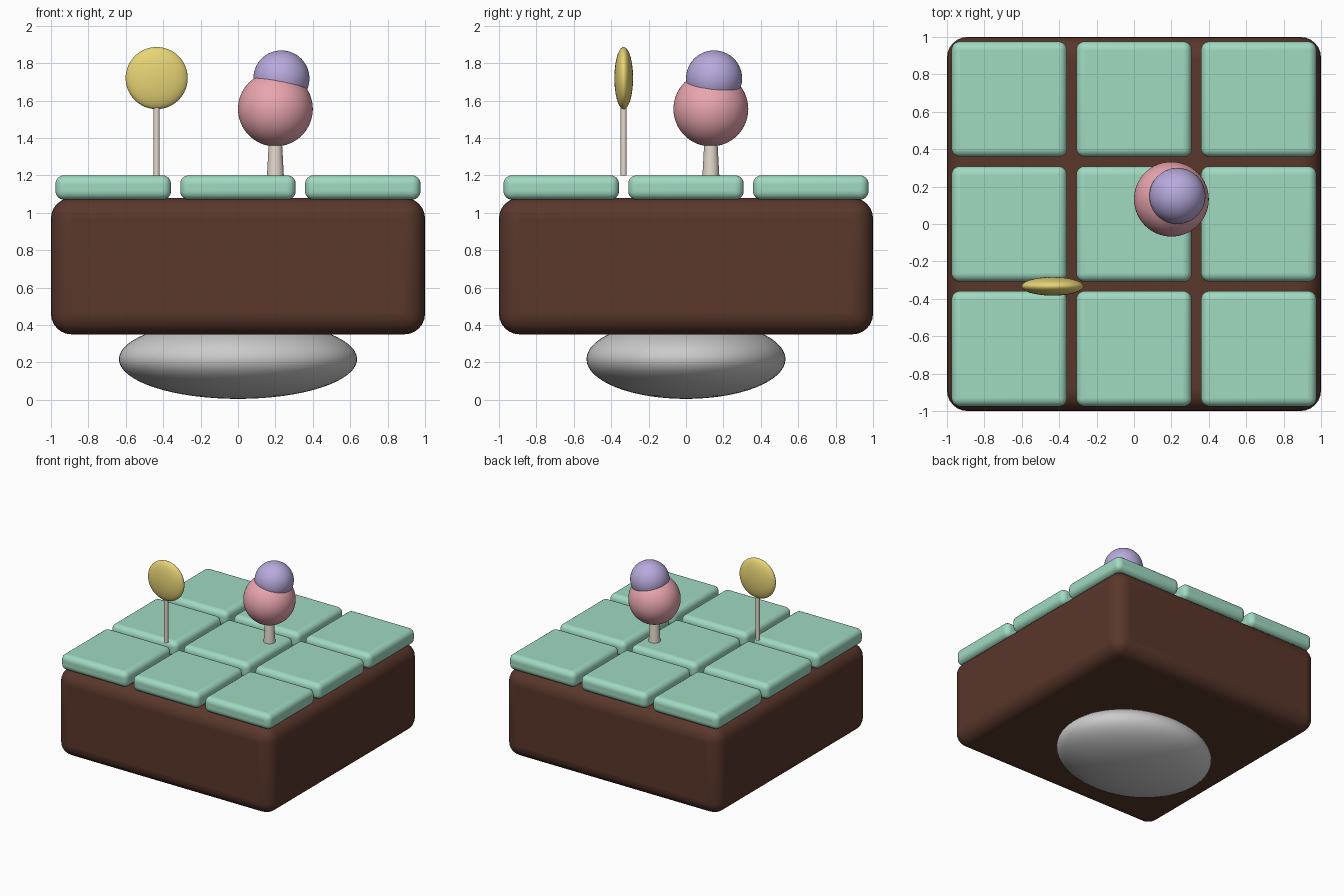
import bpy
from math import radians

if "Cube" in bpy.data.objects:
    bpy.data.objects.remove(bpy.data.objects["Cube"])


def finish(ob, name, color=None, smooth=True):
    ob.name = name
    if smooth:
        bpy.ops.object.shade_smooth_by_angle(angle=radians(40))
    if color:
        mat = bpy.data.materials.get(color[0]) or bpy.data.materials.new(color[0])
        mat.diffuse_color = (*color[1], 1)
        mat.use_nodes = True
        mat.node_tree.nodes["Principled BSDF"].inputs["Base Color"].default_value = mat.diffuse_color
        ob.data.materials.append(mat)
    return ob


def rounded_box(name, loc, size, radius, color):
    bpy.ops.mesh.primitive_cube_add(size=1, location=loc)
    ob = bpy.context.object
    ob.scale = size
    bpy.ops.object.transform_apply(location=False, rotation=False, scale=True)
    bev = ob.modifiers.new("bevel", 'BEVEL')
    bev.width = radius
    bev.segments = 6
    return finish(ob, name, color)


def ellipsoid(name, loc, radii, color=None):
    bpy.ops.mesh.primitive_uv_sphere_add(segments=64, ring_count=32, radius=1, location=loc)
    ob = bpy.context.object
    ob.scale = radii
    bpy.ops.object.transform_apply(location=False, rotation=False, scale=True)
    return finish(ob, name, color)


def post(name, x, y, z0, z1, r0, r1, color):
    bpy.ops.mesh.primitive_cone_add(vertices=32, radius1=r0, radius2=r1, depth=z1 - z0,
                                    location=(x, y, (z0 + z1) / 2))
    return finish(bpy.context.object, name, color)


SOIL = ("soil", (0.10, 0.038, 0.024))
GRASS = ("grass", (0.35, 0.70, 0.53))
BARK = ("bark", (0.78, 0.70, 0.60))
PINK = ("pink", (0.82, 0.38, 0.43))
LILAC = ("lilac", (0.48, 0.40, 0.72))
YELLOW = ("yellow", (0.80, 0.66, 0.18))

# Rounded stone underneath and the soil block
ellipsoid("base_stone", (0, 0, 0.2175), (0.637, 0.532, 0.2125))
rounded_box("soil_block", (0, 0, 0.715), (2, 2, 0.73), 0.11, SOIL)

# Three by three grass tiles
for i in range(3):
    for j in range(3):
        rounded_box(f"grass_tile_{i}_{j}", ((i - 1) * 0.667, (j - 1) * 0.667, 1.135),
                    (0.617, 0.617, 0.13), 0.045, GRASS)

# Tree with two-ball crown
post("tree_trunk", 0.2, 0.133, 1.2, 1.42, 0.045, 0.033, BARK)
ellipsoid("tree_crown_lower", (0.2, 0.133, 1.555), (0.2, 0.2, 0.2), PINK)
ellipsoid("tree_crown_upper", (0.232, 0.15, 1.718), (0.15, 0.15, 0.15), LILAC)

# Lollipop flower
post("flower_stem", -0.435, -0.333, 1.2, 1.6, 0.016, 0.016, BARK)
ellipsoid("flower_head", (-0.435, -0.333, 1.72), (0.166, 0.05, 0.166), YELLOW)
